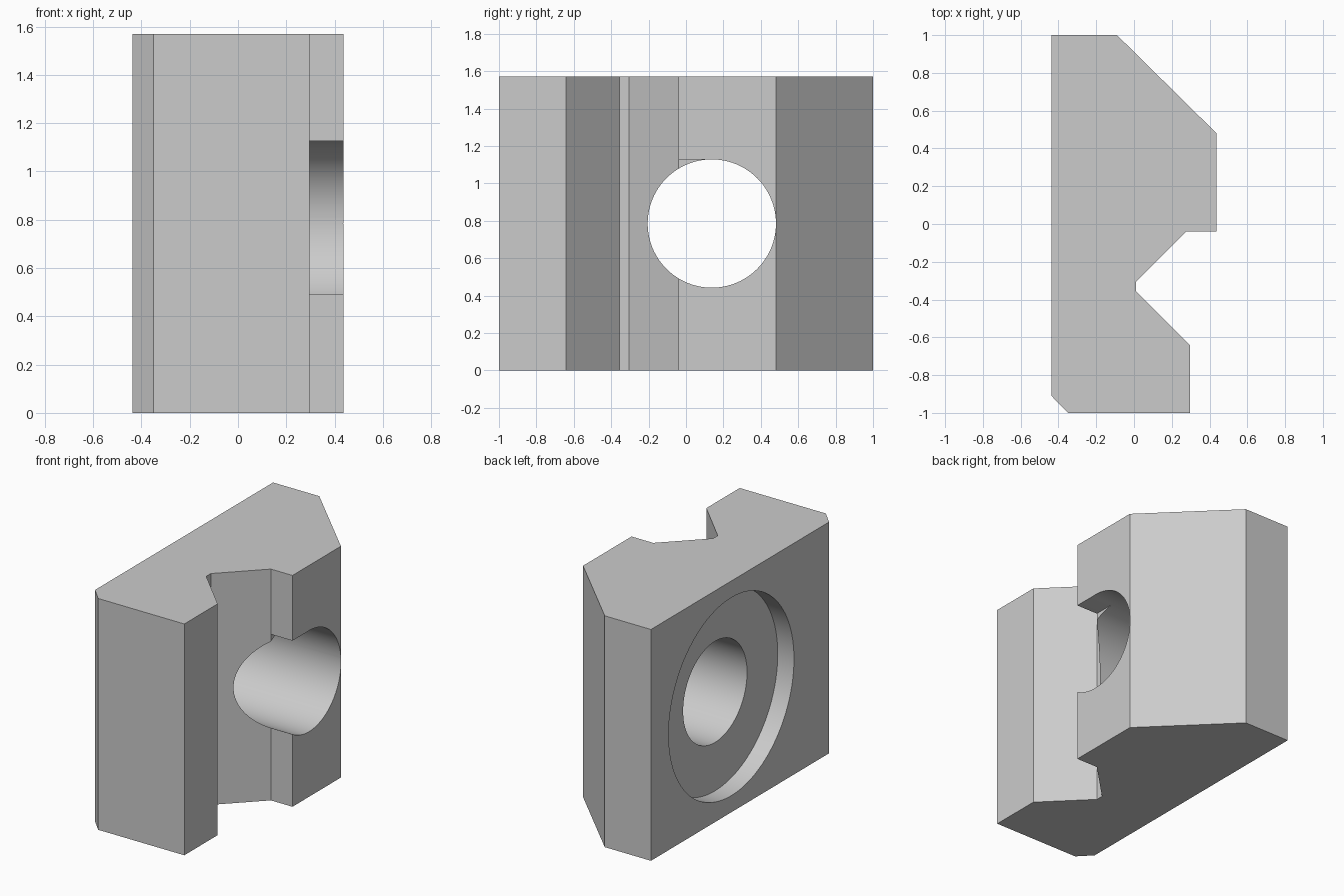
import bpy, bmesh, math
from mathutils import Matrix

cube = bpy.data.objects.get("Cube")
if cube:
    bpy.data.objects.remove(cube, do_unlink=True)

HEIGHT = 1.57
HOLE_Y, HOLE_Z, HOLE_R = 0.138, HEIGHT / 2, 0.343
BACK_X = -0.437

grey = bpy.data.materials.new("light grey")
grey.use_nodes = True
grey.diffuse_color = (0.6, 0.6, 0.6, 1)
grey.node_tree.nodes["Principled BSDF"].inputs["Base Color"].default_value = (0.6, 0.6, 0.6, 1)


def make_object(name, bm):
    bmesh.ops.recalc_face_normals(bm, faces=bm.faces)
    mesh = bpy.data.meshes.new(name)
    bm.to_mesh(mesh)
    bm.free()
    mesh.materials.append(grey)
    obj = bpy.data.objects.new(name, mesh)
    bpy.context.collection.objects.link(obj)
    return obj


def x_cylinder(name, radius, x0, x1):
    bm = bmesh.new()
    place = Matrix.Translation(((x0 + x1) / 2, HOLE_Y, HOLE_Z)) @ Matrix.Rotation(math.pi / 2, 4, 'Y')
    bmesh.ops.create_cone(bm, cap_ends=True, segments=96, radius1=radius, radius2=radius,
                          depth=x1 - x0, matrix=place)
    return make_object(name, bm)


def box(name, low, high):
    bm = bmesh.new()
    bmesh.ops.create_cube(bm, size=1)
    for v in bm.verts:
        v.co = [a if c < 0 else b for c, a, b in zip(v.co, low, high)]
    return make_object(name, bm)


# Block: plan profile extruded upward
profile = [(BACK_X, 1), (-0.09, 1), (0.437, 0.48), (0.437, -0.04), (0.275, -0.04),
           (0.01, -0.305), (0.01, -0.355), (0.297, -0.642), (0.297, -1),
           (-0.35, -1), (BACK_X, -0.91)]
bm = bmesh.new()
base = bm.faces.new([bm.verts.new((x, y, 0)) for x, y in profile])
top = bmesh.ops.extrude_face_region(bm, geom=[base])["geom"]
bmesh.ops.translate(bm, vec=(0, 0, HEIGHT), verts=[g for g in top if isinstance(g, bmesh.types.BMVert)])
block = make_object("clamp_block", bm)

# Through hole, round recess and the small squared-off notch beside the hole
cutters = [
    x_cylinder("hole_cutter", HOLE_R, -1, 1),
    x_cylinder("recess_cutter", 0.672, BACK_X - 0.3, BACK_X + 0.122),
    box("notch_cutter", (0.275, -0.2, HOLE_Z), (0.6, HOLE_Y, HOLE_Z + HOLE_R - 0.001)),
]
bpy.context.view_layer.objects.active = block
block.select_set(True)
for cutter in cutters:
    cutter.hide_render = True
    mod = block.modifiers.new(cutter.name, 'BOOLEAN')
    mod.operation = 'DIFFERENCE'
    mod.solver = 'EXACT'
    mod.object = cutter
    bpy.ops.object.modifier_apply(modifier=mod.name)
for cutter in cutters:
    bpy.data.objects.remove(cutter, do_unlink=True)

bpy.ops.object.shade_smooth_by_angle(angle=math.radians(25))
